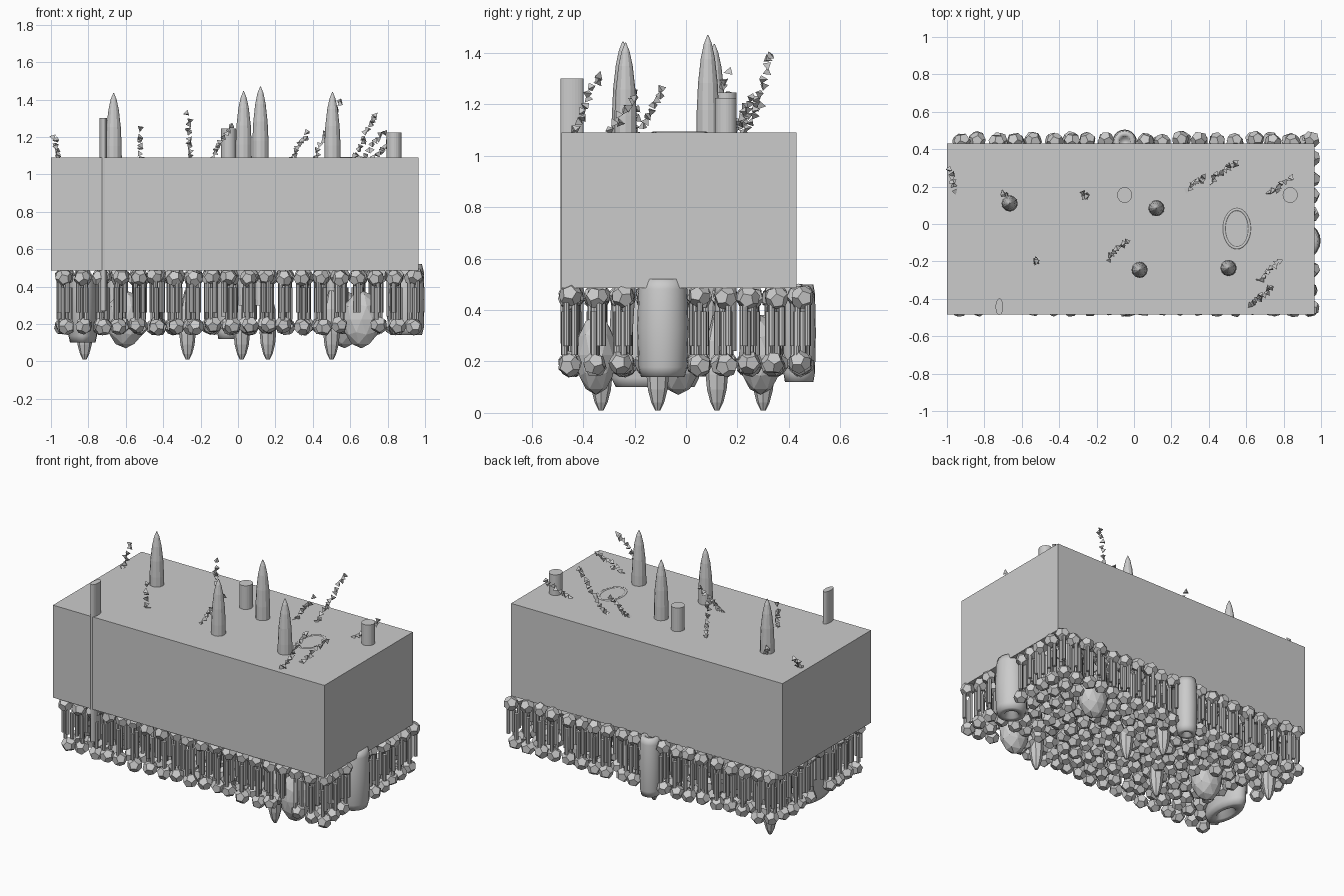
import bpy, bmesh, math, random
from mathutils import Matrix, Vector, Euler

if "Cube" in bpy.data.objects:
    bpy.data.objects.remove(bpy.data.objects["Cube"])

random.seed(4)


def finish(bm, name, smooth=False):
    bmesh.ops.recalc_face_normals(bm, faces=bm.faces)
    me = bpy.data.meshes.new(name)
    bm.to_mesh(me)
    bm.free()
    ob = bpy.data.objects.new(name, me)
    bpy.context.collection.objects.link(ob)
    if smooth:
        for p in me.polygons:
            p.use_smooth = True
    return ob


def template(bm):
    bm.verts.index_update()
    data = ([v.co.copy() for v in bm.verts], [[v.index for v in f.verts] for f in bm.faces])
    bm.free()
    return data


def stamp(bm, data, loc, scale=(1, 1, 1), rot=(0, 0, 0)):
    m = Matrix.LocRotScale(Vector(loc), Euler(rot), Vector(scale))
    vs = [bm.verts.new(m @ c) for c in data[0]]
    for f in data[1]:
        bm.faces.new([vs[i] for i in f])


def lathe(name, x, y, profile, sx=1.0, sy=1.0, n=16, smooth=False):
    """Rings of (radius, z), closed with caps, stretched into an ellipse."""
    bm = bmesh.new()
    rings = [[bm.verts.new((x + sx * r * math.cos(2 * math.pi * i / n),
                            y + sy * r * math.sin(2 * math.pi * i / n), z))
              for i in range(n)] for r, z in profile]
    for a, b in zip(rings, rings[1:]):
        for i in range(n):
            j = (i + 1) % n
            bm.faces.new((a[i], a[j], b[j], b[i]))
    bm.faces.new(rings[0])
    bm.faces.new(rings[-1])
    return finish(bm, name, smooth)


# Dodecahedron for the lipid heads
bm = bmesh.new()
g = (1 + 5 ** 0.5) / 2
pts = [(a, b, c) for a in (-1, 1) for b in (-1, 1) for c in (-1, 1)]
for a in (-1 / g, 1 / g):
    for b in (-g, g):
        pts += [(0, a, b), (a, b, 0), (b, 0, a)]
for p in pts:
    bm.verts.new(Vector(p) / 3 ** 0.5)
bmesh.ops.convex_hull(bm, input=bm.verts[:])
bmesh.ops.dissolve_limit(bm, angle_limit=0.05, verts=bm.verts[:], edges=bm.edges[:])
HEAD = template(bm)

bm = bmesh.new()
bmesh.ops.create_cone(bm, cap_ends=True, segments=8, radius1=1, radius2=1, depth=1)
TAIL = template(bm)

bm = bmesh.new()
bmesh.ops.create_cone(bm, cap_ends=True, segments=3, radius1=1, radius2=0, depth=1.6)
bmesh.ops.remove_doubles(bm, verts=bm.verts[:], dist=1e-4)
SUGAR = template(bm)

# Block of fluid above the membrane
bm = bmesh.new()
bmesh.ops.create_cube(bm, size=1)
for v in bm.verts:
    v.co = ((-0.0175 + v.co.x * 1.965), -0.0275 + v.co.y * 0.915, 0.7875 + v.co.z * 0.605)
finish(bm, "fluid_block")

# Barrel proteins: x, y, rx, ry, bottom, top
barrels = [(0.90, -0.09, 0.098, 0.10, 0.14, 0.52),
           (-0.05, 0.44, 0.065, 0.065, 0.12, 0.50),
           (-0.83, -0.12, 0.08, 0.18, 0.10, 0.46)]
for k, (x, y, rx, ry, z0, z1) in enumerate(barrels):
    h = z1 - z0
    lathe(f"barrel_protein_{k}", x, y,
          [(0.35, z0 + 0.04), (0.45, z0), (0.85, z0), (0.95, z0 + 0.1 * h), (1, z0 + 0.5 * h),
           (0.95, z1 - 0.1 * h), (0.85, z1), (0.45, z1), (0.35, z1 - 0.04)],
          rx, ry, 20, True)

# Egg-shaped proteins under the membrane
eggs = [(0.66, -0.35, 0.10, 0.08), (0.57, 0.29, 0.10, 0.085), (-0.6, -0.03, 0.105, 0.09)]
for k, (x, y, rx, ry) in enumerate(eggs):
    bm = bmesh.new()
    bmesh.ops.create_icosphere(bm, subdivisions=2, radius=1)
    for v in bm.verts:
        v.co = (x + v.co.x * rx, y + v.co.y * ry, 0.225 + v.co.z * 0.155)
    finish(bm, f"egg_protein_{k}")

# Two layers of lipids, skipping the spots taken by proteins
blocked = [b[:4] for b in barrels] + eggs
heads, tails = bmesh.new(), bmesh.new()
for i in range(20):
    for j in range(10):
        for zh, zt in ((0.45, 0.345), (0.19, 0.31)):
            dx, dy = random.uniform(-.014, .014), random.uniform(-.01, .01)
            x, y = -0.925 + i * 0.0981 + dx, -0.445 + j * 0.0988 + dy
            if any(((x - a) / (rx + .02)) ** 2 + ((y - b) / (ry + .02)) ** 2 < 1
                   for a, b, rx, ry in blocked[:3 if zh > .3 else 6]):
                continue
            stamp(heads, HEAD, (x, y, zh + random.uniform(-.008, .008)), (.046,) * 3,
                  [random.uniform(0, 6) for _ in range(3)])
            a = random.uniform(0, math.pi)
            for s in (-1, 1):
                stamp(tails, TAIL, (x + s * .02 * math.cos(a), y + s * .02 * math.sin(a), zt),
                      (.012, .012, 0.17))
finish(heads, "lipid_heads")
finish(tails, "lipid_tails")

# Tall spikes rising through the block
SPIKE = [(.6, 0), (1, .25), (1, .45), (.96, .75), (.85, .84), (.62, .92), (.35, .97), (.04, 1)]
for k, (x, y, top) in enumerate([(-.665, .11, 1.435), (.03, -.245, 1.445),
                                 (.12, .085, 1.47), (.505, -.235, 1.44)]):
    lathe(f"spike_{k}", x, y, [(r * .045, .3 + t * (top - .3)) for r, t in SPIKE], n=12)

# Short points hanging below the membrane
for k, (x, y) in enumerate([(-.82, .3), (-.27, -.11), (.02, .3), (.16, .12), (.5, -.33)]):
    lathe(f"hanging_point_{k}", x, y,
          [(.01, .01), (.025, .04), (.038, .09), (.044, .15), (.04, .28), (.015, .38)], n=8)

# Straight rods
for k, (x, y, rx, ry, z0, z1) in enumerate([(-.72, -.443, .02, .045, .27, 1.3),
                                            (-.05, .155, .04, .042, .24, 1.245),
                                            (.835, .155, .04, .042, .24, 1.225)]):
    lathe(f"rod_{k}", x, y, [(1, z0), (1, z1)], rx, ry, 24, True).data.shade_flat()

# Ring just breaking the top of the block
bm = bmesh.new()
N, M = 32, 8
grid = [[bm.verts.new((.55 + (.068 + .009 * math.cos(b)) * math.cos(a),
                       -.025 + (.103 + .009 * math.cos(b)) * math.sin(a),
                       1.085 + .009 * math.sin(b)))
         for b in (2 * math.pi * q / M for q in range(M))]
        for a in (2 * math.pi * p / N for p in range(N))]
for p in range(N):
    for q in range(M):
        bm.faces.new((grid[p][q], grid[(p + 1) % N][q],
                      grid[(p + 1) % N][(q + 1) % M], grid[p][(q + 1) % M]))
finish(bm, "pore_ring", True)

# Chains of small faceted sugars: base x, y, then tip x, y, z
chains = [(-.96, .18, -.985, .29, 1.2), (-.67, .13, -.705, .17, 1.14), (-.26, .155, -.265, .155, 1.32),
          (-.52, -.195, -.525, -.2, 1.235), (-.14, -.19, -.045, -.09, 1.26), (.28, .18, .37, .25, 1.22),
          (.41, .235, .55, .335, 1.39), (.73, .16, .84, .25, 1.2), (.67, -.3, .78, -.2, 1.22),
          (.62, -.44, .74, -.335, 1.32)]
bm = bmesh.new()
for x0, y0, x1, y1, z1 in chains:
    a, b = Vector((x0, y0, 1.09)), Vector((x1, y1, z1))
    n = max(4, round((b - a).length / .026))
    for i in range(n + 1):
        p = a.lerp(b, i / n) + Vector([random.uniform(-.006, .006) for _ in range(3)])
        stamp(bm, SUGAR, p, (.019,) * 3, [random.uniform(0, 6) for _ in range(3)])
finish(bm, "sugar_chains")
